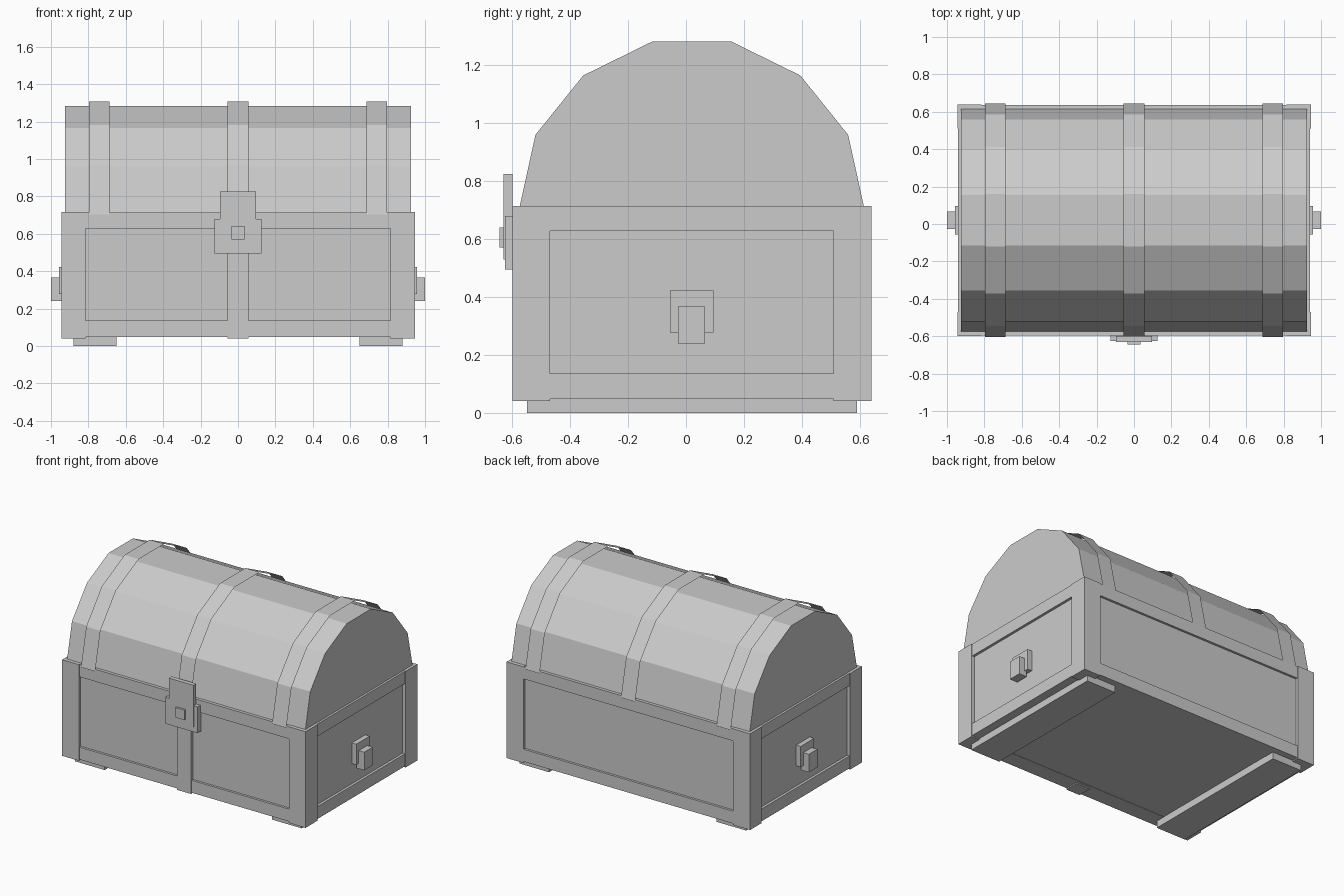
import bpy
import bmesh

if "Cube" in bpy.data.objects:
    bpy.data.objects.remove(bpy.data.objects["Cube"], do_unlink=True)

GREY = (0.6, 0.6, 0.6, 1.0)
grey = bpy.data.materials.new("plain_grey")
grey.use_nodes = True
grey.diffuse_color = GREY
grey.node_tree.nodes["Principled BSDF"].inputs["Base Color"].default_value = GREY

MID = 0.02                      # depth centre of the chest body
BOTTOM, RIM = 0.04, 0.715


def finish(name, bm):
    mesh = bpy.data.meshes.new(name)
    bm.to_mesh(mesh)
    bm.free()
    mesh.materials.append(grey)
    obj = bpy.data.objects.new(name, mesh)
    bpy.context.collection.objects.link(obj)
    return obj


def box(name, xs, ys, zs):
    bm = bmesh.new()
    bmesh.ops.create_cube(bm, size=1)
    for v in bm.verts:
        for i, (lo, hi) in enumerate((xs, ys, zs)):
            v.co[i] = lo if v.co[i] < 0 else hi
    return finish(name, bm)


def arch(half):
    # Mirror half of an arch profile about the depth centre
    return [(MID - y, z) for y, z in half] + [(MID + y, z) for y, z in reversed(half)]


def sweep(name, profile, x0, x1, solid):
    bm = bmesh.new()
    left = [bm.verts.new((x0, y, z)) for y, z in profile]
    right = [bm.verts.new((x1, y, z)) for y, z in profile]
    n = len(profile)
    for i in range(n if solid else n - 1):
        j = (i + 1) % n
        bm.faces.new((left[i], right[i], right[j], left[j]))
    if solid:
        bm.faces.new(left)
        bm.faces.new(right[::-1])
        bmesh.ops.recalc_face_normals(bm, faces=bm.faces)
    return finish(name, bm)


# Body core, whose sides form the recessed panels
box("body_core", (-0.922, 0.922), (MID - 0.6, MID + 0.6), (0.05, 0.708))

# Corner posts and the front centre post
for sx, side in ((-1, "right"), (1, "left")):
    xs = sorted((sx * 0.815, sx * 0.945))
    for sy, end in ((-1, "front"), (1, "back")):
        ys = sorted((MID + sy * 0.49, MID + sy * 0.62))
        box(f"corner_post_{end}_{side}", xs, ys, (BOTTOM, RIM))
box("front_centre_post", (-0.055, 0.055), (-0.6, -0.5), (BOTTOM, RIM))

# Rails above and below the panels
for label, zs in (("lower", (0.048, 0.135)), ("upper", (0.628, RIM - 0.001))):
    for s, end, side in ((-1, "front", "right"), (1, "back", "left")):
        ys = sorted((MID + s * 0.5, MID + s * 0.616))
        box(f"{label}_rail_{end}", (-0.83, 0.83), ys, zs)
        xs = sorted((s * 0.82, s * 0.94))
        box(f"{label}_rail_{side}", xs, (-0.48, 0.52), zs)

# Runner feet
for s, side in ((-1, "right"), (1, "left")):
    xs = sorted((s * 0.65, s * 0.88))
    box(f"foot_{side}", xs, (MID - 0.57, MID + 0.57), (0, 0.055))

# Faceted lid with thin bands standing just off it
lid = arch([(0.595, RIM - 0.005), (0.54, 0.96), (0.375, 1.165), (0.135, 1.283)])
sweep("lid", lid, -0.925, 0.925, True)
strap = arch([(0.623, 0.703), (0.565, 0.965), (0.392, 1.182), (0.14, 1.306)])
for name, x in (("right", -0.742), ("centre", 0), ("left", 0.742)):
    sweep(f"lid_band_{name}", strap, x - 0.055, x + 0.055, False)

# Lock
box("lock_plate", (-0.125, 0.125), (-0.626, -0.59), (0.495, 0.68))
box("lock_hasp", (-0.095, 0.095), (-0.631, -0.6), (0.53, 0.825))
box("lock_button", (-0.035, 0.035), (-0.645, -0.62), (0.57, 0.64))

# Side handles
for s, side in ((-1, "right"), (1, "left")):
    box(f"handle_plate_{side}", sorted((s * 0.9, s * 0.957)), (-0.055, 0.095), (0.277, 0.422))
    box(f"handle_grip_{side}", sorted((s * 0.94, s * 1.0)), (-0.028, 0.066), (0.24, 0.367))
